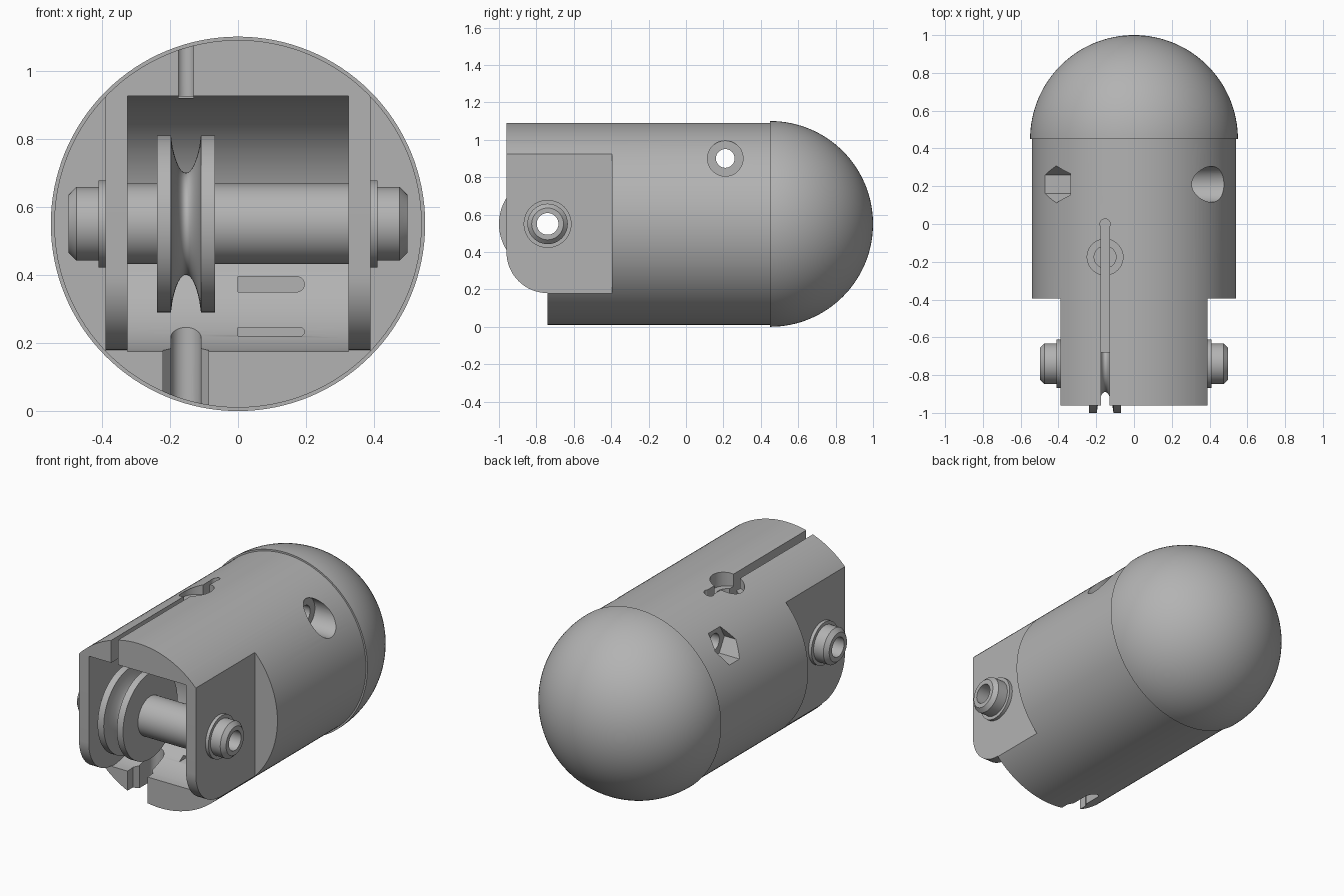
import bpy, bmesh
from math import sin, cos, pi, radians, sqrt
from mathutils import Vector

if "Cube" in bpy.data.objects:
    bpy.data.objects.remove(bpy.data.objects["Cube"])

metal = bpy.data.materials.new("grey metal")
metal.use_nodes = True
GREY = (0.45, 0.45, 0.45, 1)
metal.diffuse_color = GREY
metal.node_tree.nodes["Principled BSDF"].inputs["Base Color"].default_value = GREY

MID = 0.55            # height of the main axis
AXLE_Y = -0.74        # position of the axle
WHEEL_X = -0.153      # plane of the wheel and its cable slots


def arc(cx, cy, r, start=0, end=360, n=48):
    """Points on an arc; a full circle leaves out the repeated point."""
    count = n if end - start == 360 else n + 1
    angles = [radians(start + (end - start) * i / n) for i in range(count)]
    return [(cx + r * cos(a), cy + r * sin(a)) for a in angles]


def rect(x0, x1, y0, y1):
    return [(x0, y0), (x1, y0), (x1, y1), (x0, y1)]


def finish(name, bm):
    bmesh.ops.remove_doubles(bm, verts=bm.verts, dist=1e-5)
    bmesh.ops.recalc_face_normals(bm, faces=bm.faces)
    mesh = bpy.data.meshes.new(name)
    bm.to_mesh(mesh)
    bm.free()
    mesh.materials.append(metal)
    ob = bpy.data.objects.new(name, mesh)
    bpy.context.collection.objects.link(ob)
    return ob


def prism(name, outline, axis, a, b):
    """Extrude a closed outline along the named axis from a to b."""
    place = {"X": lambda u, v, w: (w, u, v),
             "Y": lambda u, v, w: (u, w, v),
             "Z": lambda u, v, w: (u, v, w)}[axis]
    bm = bmesh.new()
    face = bm.faces.new([bm.verts.new(place(u, v, a)) for u, v in outline])
    new = bmesh.ops.extrude_face_region(bm, geom=[face])["geom"]
    shift = Vector(place(0, 0, b - a))
    bmesh.ops.translate(bm, vec=shift, verts=[g for g in new if isinstance(g, bmesh.types.BMVert)])
    return finish(name, bm)


def lathe(name, profile, axis, centre, closed=True, steps=64):
    """Spin (distance along axis, radius) points around an axis."""
    bm = bmesh.new()
    c = Vector(centre)
    d = Vector((1, 0, 0)) if axis == "X" else Vector((0, 1, 0))
    verts = [bm.verts.new(c + d * t + Vector((0, 0, r))) for t, r in profile]
    pairs = list(zip(verts, verts[1:] + verts[:1])) if closed else list(zip(verts, verts[1:]))
    edges = [bm.edges.new(p) for p in pairs]
    bmesh.ops.spin(bm, geom=verts + edges, cent=c, axis=d, angle=2 * pi, steps=steps)
    return finish(name, bm)


def boolean(target, cutter, operation="DIFFERENCE"):
    mod = target.modifiers.new("cut", "BOOLEAN")
    mod.operation, mod.solver, mod.object = operation, "EXACT", cutter
    bpy.context.view_layer.objects.active = target
    bpy.ops.object.modifier_apply(modifier=mod.name)
    bpy.data.objects.remove(cutter)


def smooth(ob, angle=30):
    bpy.ops.object.select_all(action="DESELECT")
    ob.select_set(True)
    bpy.context.view_layer.objects.active = ob
    bpy.ops.object.shade_smooth_by_angle(angle=radians(angle))


# Main barrel, trimmed at the front to cheeks with rounded lower corners
body = prism("body", arc(0, MID, 0.54, n=128), "Y", -0.96, 0.46)
side = [(-1.1, 1.2), (-1.1, -0.1), (AXLE_Y, -0.1)]
side += arc(AXLE_Y, 0.40, 0.22, 180, 270, 16)[::-1] + [(-0.96, 1.2)]
boolean(body, prism("chin_cut", side, "X", -0.7, 0.7))

# Flats on both sides of the front
for s in (-1, 1):
    boolean(body, prism("flat_cut", rect(-1.1, -0.395, -0.2, 1.3), "X", s * 0.39, s * 0.7))

# Wheel pocket with a round back
pocket = [(-1.1, MID + 0.375), (-1.1, MID - 0.375)] + arc(AXLE_Y, MID, 0.375, -90, 90)
boolean(body, prism("pocket_cut", pocket, "X", -0.325, 0.325))

# Axle bore through the cheeks
boolean(body, prism("axle_bore", arc(AXLE_Y, MID, 0.1), "X", -0.6, 0.6))

# Cable slot in the floor, flared to the front, with a round end
floor_slot = arc(WHEEL_X, -0.565, 0.044, 0, 180, 24)
floor_slot += [(WHEEL_X - 0.044, -0.66), (WHEEL_X - 0.067, -0.69), (WHEEL_X - 0.067, -0.85),
               (WHEEL_X + 0.067, -0.85), (WHEEL_X + 0.067, -0.69), (WHEEL_X + 0.044, -0.66)]
boolean(body, prism("floor_slot_cut", floor_slot, "Z", -0.1, 0.33))

# Keyhole slot in the roof: long groove, stepped round recess, round end
boolean(body, prism("groove_cut", rect(WHEEL_X - 0.022, WHEEL_X + 0.022, -1.1, 0), "Z", 0.92, 1.3))
for y, r, depth in ((0, 0.027, 0.925), (-0.175, 0.058, 0.935), (-0.175, 0.095, 1.0)):
    boolean(body, prism("recess_cut", arc(WHEEL_X, y, r), "Z", depth, 1.3))

# Two small slots in the back of the pocket, each with a round end
for low, high, back in ((0.35, 0.395, -0.34), (0.22, 0.245, -0.48)):
    r = (high - low) / 2
    slot = [(0, high), (0, low)] + arc(0.195 - r, low + r, r, -90, 90, 12)
    boolean(body, prism("wall_slot_cut", slot, "Y", -0.6, back))

# Cross bolt hole with a round recess on the left and a hexagonal one on the right
boolean(body, prism("bolt_hole_cut", arc(0.21, 0.9, 0.05), "X", -0.7, 0.7))
boolean(body, prism("bolt_head_cut", arc(0.21, 0.9, 0.095), "X", 0.3, 0.7))
boolean(body, prism("nut_cut", arc(0.21, 0.9, 0.098, n=6), "X", -0.7, -0.335))
smooth(body)

# Domed rear end, slightly wider than the barrel
dome = lathe("rear_dome", [(0, 0)] + [(0.55 * sin(a), 0.55 * cos(a))
             for a in (pi / 2 * i / 32 for i in range(33))], "Y", (0, 0.45, MID), False, 128)
smooth(dome)

# Hollow axle with collars and chamfered ends
half = [(0.498, 0.058), (0.498, 0.085), (0.475, 0.108), (0.41, 0.108),
        (0.41, 0.128), (0.385, 0.128), (0.385, 0.118)]
axle = lathe("axle", half + [(-x, r) for x, r in half[::-1]], "X", (0, AXLE_Y, MID))
smooth(axle)

# Grooved wheel: two flat rims with a smooth rounded groove between
groove = [(0.044 * t, 0.15 + 0.11 * (1 - sqrt(1 - t * t)) * 0.4 + 0.11 * abs(t) ** 2.2 * 0.6)
          for t in (-1 + i / 10 for i in range(21))]
wheel = lathe("grooved_wheel", [(-0.085, 0.1), (-0.085, 0.26)] + groove + [(0.085, 0.26), (0.085, 0.1)],
              "X", (WHEEL_X, AXLE_Y, MID), steps=96)
smooth(wheel, 35)
